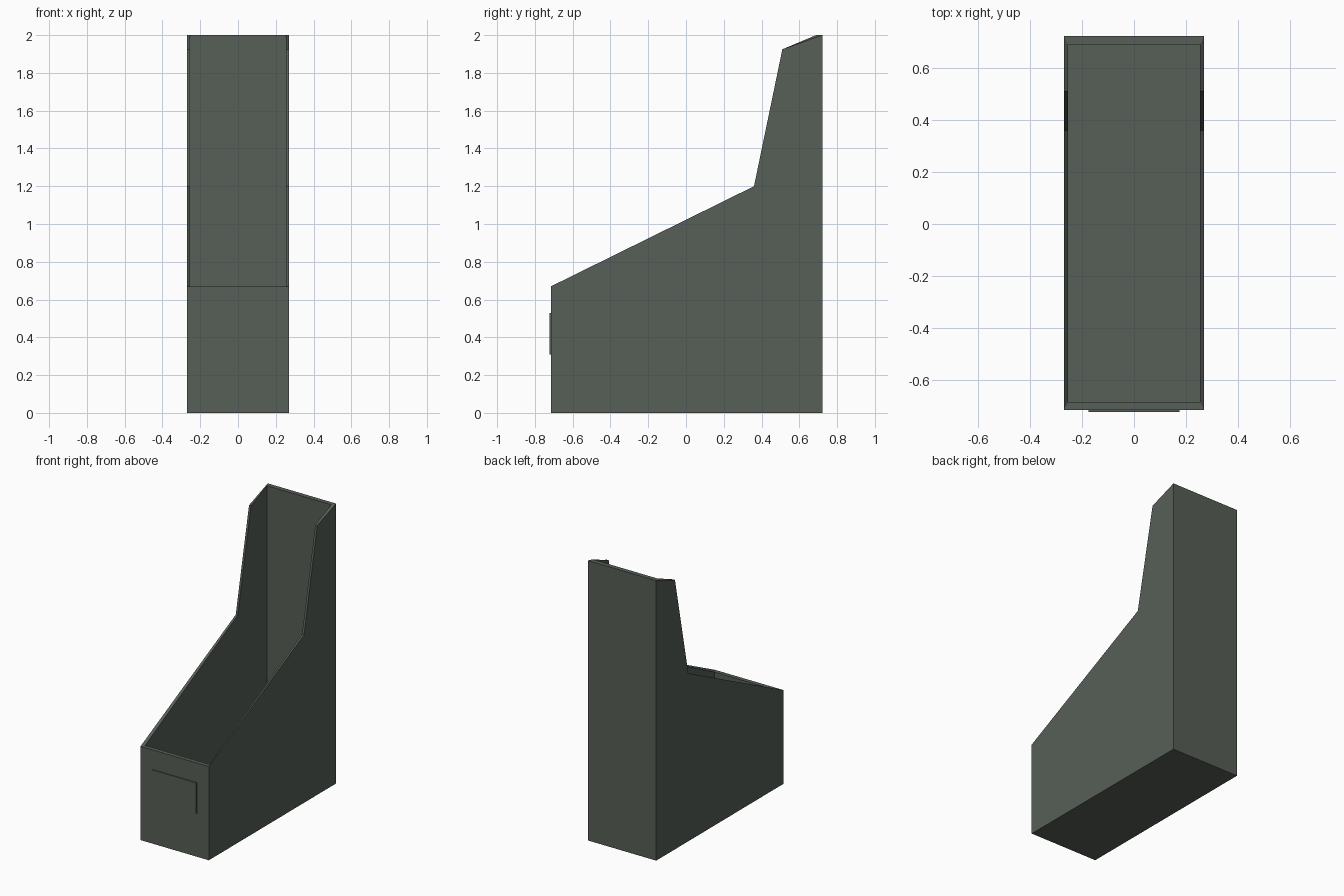
import bpy
import bmesh

cube = bpy.data.objects.get("Cube")
if cube:
    bpy.data.objects.remove(cube, do_unlink=True)

grey = bpy.data.materials.new("dark green grey")
grey.use_nodes = True
colour = (0.095, 0.112, 0.095, 1)
grey.diffuse_color = colour
grey.node_tree.nodes["Principled BSDF"].inputs["Base Color"].default_value = colour


def add_object(name, bm):
    bmesh.ops.recalc_face_normals(bm, faces=bm.faces)
    mesh = bpy.data.meshes.new(name)
    bm.to_mesh(mesh)
    bm.free()
    mesh.materials.append(grey)
    obj = bpy.data.objects.new(name, mesh)
    bpy.context.collection.objects.link(obj)
    return obj


def side_loops(bm, profile, half_width):
    """Make the same (y, z) outline on the right and the left."""
    return [[bm.verts.new((x, y, z)) for y, z in profile]
            for x in (-half_width, half_width)]


# Open holder: outer and inner side outlines, bottom corners first
FRONT, BACK = -0.715, 0.722
outer = [(FRONT, 0), (BACK, 0), (BACK, 2), (0.51, 1.925), (0.36, 1.2), (FRONT, 0.67)]
inner = [(FRONT + 0.03, 0.03), (BACK - 0.033, 0.03), (BACK - 0.033, 2),
         (0.51, 1.925), (0.36, 1.2), (FRONT + 0.03, 0.67)]

bm = bmesh.new()
out_r, out_l = side_loops(bm, outer, 0.27)
in_r, in_l = side_loops(bm, inner, 0.254)

for right, left in ((out_r, out_l), (in_r, in_l)):
    bm.faces.new(right)
    bm.faces.new(left)
    # Floor, back wall and front wall
    for a, b in ((0, 1), (1, 2), (5, 0)):
        bm.faces.new((right[a], right[b], left[b], left[a]))

# Rim along both sides, then across the back and front
for out, inn in ((out_r, in_r), (out_l, in_l)):
    for i in range(2, 5):
        bm.faces.new((out[i], out[i + 1], inn[i + 1], inn[i]))
for i in (2, 5):
    bm.faces.new((out_r[i], out_l[i], in_l[i], in_r[i]))
add_object("file_holder", bm)

# Thin blank label plate on the front wall
bm = bmesh.new()
bmesh.ops.create_cube(bm, size=1)
bmesh.ops.scale(bm, vec=(0.35, 0.008, 0.22), verts=bm.verts)
bmesh.ops.translate(bm, vec=(0, FRONT - 0.003, 0.42), verts=bm.verts)
add_object("front_label_plate", bm)
